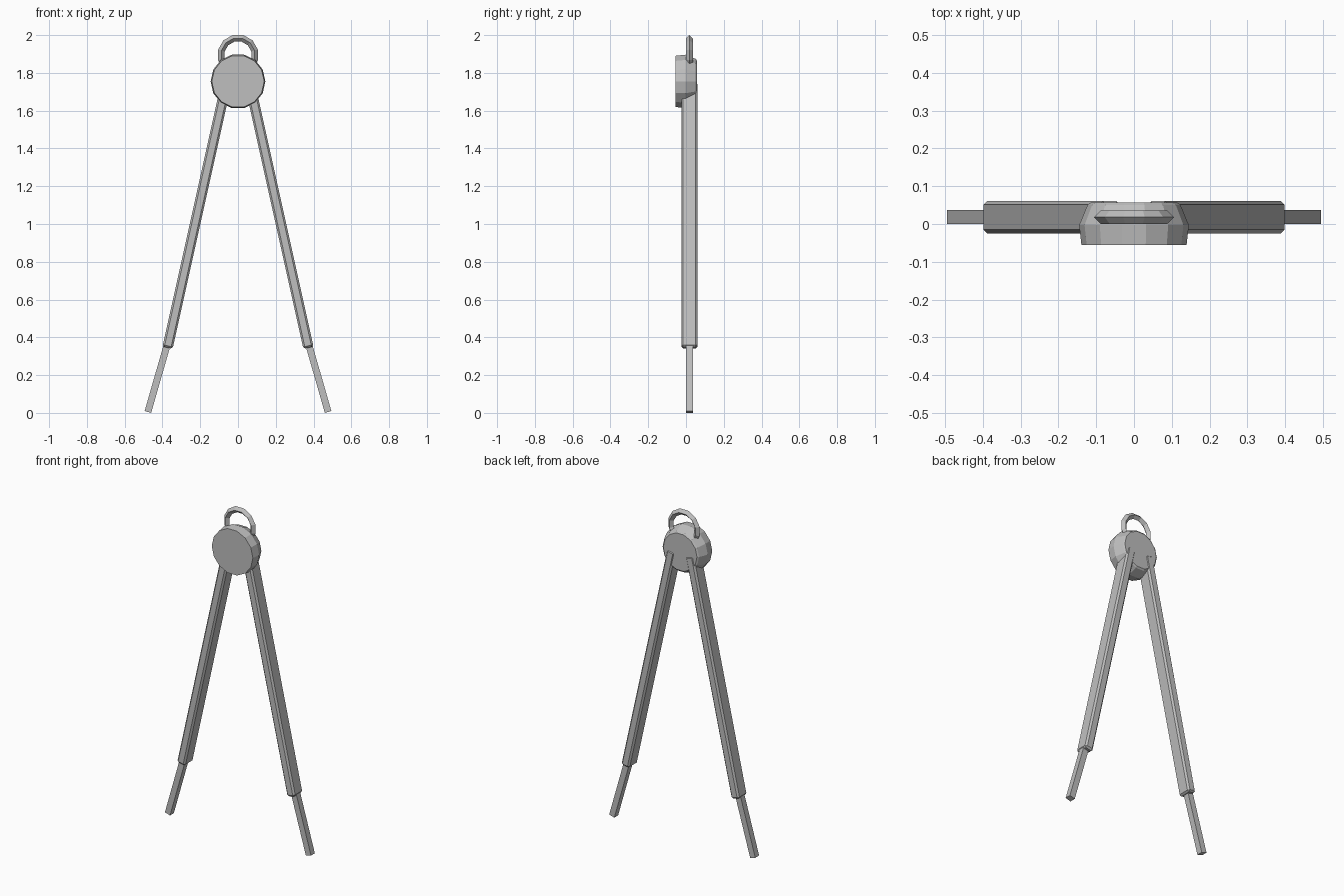
import bpy, bmesh, math
from mathutils import Vector, Matrix

cube = bpy.data.objects.get("Cube")
if cube:
    bpy.data.objects.remove(cube, do_unlink=True)

steel = bpy.data.materials.new("grey_steel")
steel.use_nodes = True
steel.diffuse_color = (0.52, 0.52, 0.52, 1)
steel.node_tree.nodes["Principled BSDF"].inputs["Base Color"].default_value = (0.52, 0.52, 0.52, 1)

MID_Y = 0.018  # depth at which the legs and ring are centred


def finish(name, bm):
    bmesh.ops.recalc_face_normals(bm, faces=bm.faces)
    mesh = bpy.data.meshes.new(name)
    bm.to_mesh(mesh)
    bm.free()
    mesh.materials.append(steel)
    obj = bpy.data.objects.new(name, mesh)
    bpy.context.scene.collection.objects.link(obj)
    return obj


def bar(name, top, bottom, width, depth, bevel=0):
    """Rectangular bar between two (x, z) points, optionally chamfered."""
    a = Vector((top[0], MID_Y, top[1]))
    b = Vector((bottom[0], MID_Y, bottom[1]))
    bm = bmesh.new()
    bmesh.ops.create_cube(bm, size=1)
    bmesh.ops.scale(bm, vec=(width, depth, (a - b).length), verts=bm.verts)
    if bevel:
        bmesh.ops.bevel(bm, geom=bm.edges[:], offset=bevel, segments=1, affect='EDGES')
    tilt = math.atan2(a.x - b.x, a.z - b.z)
    bm.transform(Matrix.Translation((a + b) / 2) @ Matrix.Rotation(tilt, 4, 'Y'))
    return finish(name, bm)


def loft(bm, rings, closed):
    """Bridge successive vertex rings with quads."""
    n = len(rings[0])
    for i in range(len(rings) if closed else len(rings) - 1):
        r, s = rings[i], rings[(i + 1) % len(rings)]
        for j in range(n):
            k = (j + 1) % n
            bm.faces.new((r[j], r[k], s[k], s[j]))


# Hinge hub: fourteen-sided disc, tapering towards the back
bm = bmesh.new()
sides = 14
rings = []
for y, radius in ((-0.055, 0.139), (-0.003, 0.145), (0.05, 0.123), (0.057, 0.114)):
    rings.append([bm.verts.new((radius * math.cos(math.tau * i / sides), y,
                                1.755 + radius * math.sin(math.tau * i / sides)))
                  for i in range(sides)])
loft(bm, rings, False)
bm.faces.new(rings[0])
bm.faces.new(rings[-1])
finish("hinge_hub", bm)

# Hanging ring: torus with a diamond section
bm = bmesh.new()
rings = []
sides = 12
for i in range(sides):
    a = math.tau * (i + 0.5) / sides
    section = []
    for j in range(4):
        t = math.tau * j / 4
        r = 0.091 + 0.018 * math.cos(t)
        section.append(bm.verts.new((r * math.cos(a), MID_Y + 0.018 * math.sin(t),
                                     1.895 + r * math.sin(a))))
    rings.append(section)
loft(bm, rings, True)
finish("hanging_ring", bm)

# Chamfered legs with slim square tips
for side, s in (("left", 1), ("right", -1)):
    bar(side + "_leg", (s * 0.062, 1.745), (s * 0.373, 0.345), 0.055, 0.086, 0.01)
    bar(side + "_tip", (s * 0.368, 0.385), (s * 0.477, 0.005), 0.036, 0.037)
